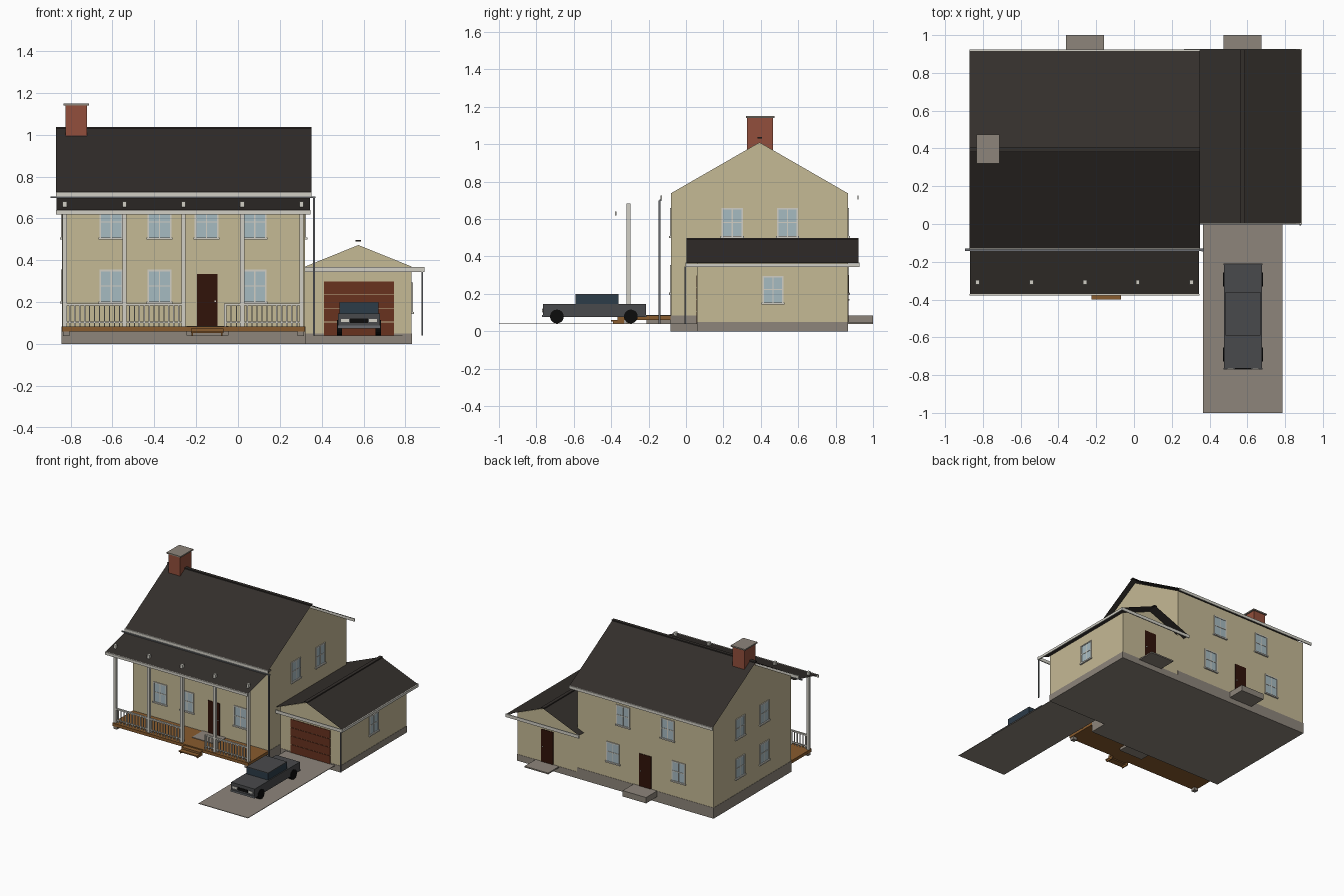
import bpy, bmesh, math
from mathutils import Matrix, Vector

if "Cube" in bpy.data.objects:
    bpy.data.objects.remove(bpy.data.objects["Cube"])


def mat(name, r, g, b):
    m = bpy.data.materials.new(name)
    m.diffuse_color = [(c / 255) ** 2.2 for c in (r, g, b)] + [1]
    m.use_nodes = True
    m.node_tree.nodes["Principled BSDF"].inputs["Base Color"].default_value = m.diffuse_color
    return m


WALL = mat("siding", 196, 184, 148)
STONE = mat("concrete", 140, 132, 122)
ROOF = mat("shingle", 54, 50, 47)
TRIM = mat("trim", 208, 206, 196)
WOOD = mat("deck_wood", 135, 92, 50)
DOOR = mat("door_brown", 52, 26, 18)
GDOOR = mat("garage_brown", 104, 54, 36)
BRICK = mat("brick", 145, 80, 62)
GLASS = mat("glass", 165, 185, 192)
METAL = mat("downspout_grey", 105, 108, 112)
BODY = mat("car_paint", 74, 75, 77)
CARGLASS = mat("car_glass", 48, 62, 74)
TYRE = mat("tyre", 20, 20, 20)


def finish(name, bm, m):
    bmesh.ops.recalc_face_normals(bm, faces=bm.faces)
    me = bpy.data.meshes.new(name)
    bm.to_mesh(me)
    bm.free()
    me.materials.append(m)
    ob = bpy.data.objects.new(name, me)
    bpy.context.collection.objects.link(ob)
    return ob


def boxes(name, m, *dims):
    """One object from boxes given as (x0, x1, y0, y1, z0, z1)."""
    bm = bmesh.new()
    for x0, x1, y0, y1, z0, z1 in dims:
        t = Matrix.Translation(((x0 + x1) / 2, (y0 + y1) / 2, (z0 + z1) / 2))
        s = Matrix.Diagonal((abs(x1 - x0), abs(y1 - y0), abs(z1 - z0), 1))
        bmesh.ops.create_cube(bm, size=1, matrix=t @ s)
    return finish(name, bm, m)


def sweep(name, m, profile, direction, closed=True):
    """Profile extruded along a vector: solid if closed, open sheet if not."""
    bm = bmesh.new()
    vs = [bm.verts.new(p) for p in profile]
    if closed:
        geo = bmesh.ops.extrude_face_region(bm, geom=[bm.faces.new(vs)], use_keep_orig=True)
    else:
        geo = bmesh.ops.extrude_edge_only(bm, edges=[bm.edges.new(e) for e in zip(vs, vs[1:])])
    moved = [v for v in geo["geom"] if isinstance(v, bmesh.types.BMVert)]
    bmesh.ops.translate(bm, verts=moved, vec=Vector(direction))
    return finish(name, bm, m)


# Wall faces: plane position and outward sign; axis is the one running along the wall
FACES = {"front": ("x", -0.08, -1), "back": ("x", 0.865, 1), "left": ("y", -0.84, -1),
         "right": ("y", 0.32, 1), "garage_right": ("y", 0.83, 1), "garage_front": ("x", 0.06, -1)}


def on_wall(face, u0, u1, d0, d1, z0, z1):
    axis, base, sign = FACES[face]
    a, b = base + sign * d0, base + sign * d1
    return (u0, u1, a, b, z0, z1) if axis == "x" else (a, b, u0, u1, z0, z1)


def frame(face, u, w, z0, z1, t=0.008, d=0.006):
    return [on_wall(face, u - w, u - w + t, 0, d, z0, z1), on_wall(face, u + w - t, u + w, 0, d, z0, z1),
            on_wall(face, u - w + t, u + w - t, 0, d, z1 - t, z1)]


def window(face, u, z0, h=0.155, w=0.057):
    boxes(face + "_window_glass", GLASS, on_wall(face, u - w + .006, u + w - .006, 0, 0.002, z0, z0 + h - .006))
    zm = z0 + h / 2
    boxes(face + "_window_frame", TRIM, *frame(face, u, w, z0, z0 + h),
          on_wall(face, u - w - .005, u + w + .005, 0, 0.011, z0 - .006, z0 + .004),
          on_wall(face, u - .003, u + .003, 0, 0.004, z0, z0 + h - .006),
          on_wall(face, u - w + .006, u + w - .006, 0, 0.0045, zm - .003, zm + .003))


def door(face, u, z0):
    boxes(face + "_door", DOOR, on_wall(face, u - .05, u + .05, 0, 0.004, z0, z0 + 0.25))
    boxes(face + "_door_knob", TRIM, on_wall(face, u + .034, u + .041, 0, .01, z0 + .115, z0 + .122))


# Foundations and house shells
boxes("house_foundation", STONE, (-.842, .322, -.082, .867, 0, .083))
boxes("garage_foundation", STONE, (.32, .832, .058, .867, 0, .05))
sweep("house_walls", WALL, [(-.84, -.08, .083), (-.84, .865, .083), (-.84, .865, .738),
                            (-.84, .393, 1.01), (-.84, -.08, .738)], (1.16, 0, 0))
sweep("garage_walls", WALL, [(.32, .06, .05), (.83, .06, .05), (.83, .06, .37),
                             (.575, .06, .473), (.32, .06, .37)], (0, .805, 0))

# Thin sheet roofs with ridge caps
sweep("house_roof", ROOF, [(-.87, -.13, .726), (-.87, .393, 1.032), (-.87, .917, .726)], (1.22, 0, 0), False)
sweep("garage_roof", ROOF, [(.265, .003, .365), (.575, .003, .492), (.885, .003, .365)], (0, .92, 0), False)
sweep("porch_roof", ROOF, [(-.868, -.375, .64), (-.868, -.08, .712)], (1.213, 0, 0), False)
boxes("house_ridge_cap", ROOF, (-.87, .35, .381, .405, 1.03, 1.038))
boxes("garage_ridge_cap", ROOF, (.562, .588, .003, .923, .49, .498))

# Fascia boards and gutters
boxes("house_fascia", TRIM, (-.87, .35, -.136, -.129, .705, .727), (-.87, .35, .916, .923, .705, .727))
boxes("porch_fascia", TRIM, (-.87, .347, -.379, -.371, .62, .641))
boxes("porch_gutter", METAL, (-.895, .37, -.142, -.13, .697, .704))
boxes("garage_fascia", TRIM, (.265, .89, -.003, .004, .344, .368), (.265, .89, .92, .927, .344, .368),
      (.882, .89, .004, .92, .344, .363))
boxes("downspouts", METAL, (.358, .367, -.146, -.137, .04, .70), (.876, .884, -.009, -.001, .04, .345))

# Chimney
boxes("chimney", BRICK, (-.823, -.722, .327, .465, .93, 1.14))
boxes("chimney_cap", STONE, (-.833, -.712, .32, .473, 1.14, 1.15))

# Windows and doors
for u in (-.605, -.375, -.15, .08):
    window("front", u, .505)
for u in (-.605, -.375, .08):
    window("front", u, .2)
for u in (.247, .543):
    window("right", u, .505)
    for z in (.2, .505):
        window("left", u, z)
for u, z in ((-.45, .505), (-.07, .505), (-.543, .2), (.016, .2)):
    window("back", u, z)
window("garage_right", .465, .15, .145)
for face, u, z in (("front", -.147, .085), ("back", -.26, .085), ("back", .575, .05)):
    door(face, u, z)
boxes("garage_door", GDOOR, *[on_wall("garage_front", .41, .745, 0, .004, .042 + i * .065, .104 + i * .065)
                              for i in range(4)])

# Stoops, driveway, deck and steps
boxes("stoops", STONE, (-.245, -.045, -.21, -.08, .04, .087), (-.36, -.16, .865, 1, .04, .085),
      (.475, .675, .865, 1, .04, .05))
boxes("driveway", STONE, (.365, .785, -1, .06, .038, .042))
boxes("porch_deck", WOOD, (-.84, .32, -.33, -.08, .06, .083))
boxes("porch_steps", WOOD, (-.225, -.07, -.4, -.35, .052, .06), (-.225, -.07, -.365, -.33, .06, .075),
      (-.222, -.214, -.39, -.33, .038, .06), (-.081, -.073, -.39, -.33, .038, .06))
boxes("porch_piers", STONE, *[(x - .016, x + .016, -.324, -.292, .038, .06) for x in (-.82, .3)])

# Porch posts and railings
posts = (-.828, -.542, -.26, .02, .304)
boxes("porch_posts", TRIM, *[(x - .01, x + .01, -.319, -.297, .06, .682) for x in posts])
rails = []
for a, b in ((posts[0], posts[1]), (posts[1], posts[2]), (-.06, posts[3]), (posts[3], posts[4])):
    rails += [(a, b, -.315, -.301, .184, .194), (a, b, -.312, -.304, .1, .107)]
    n = round((b - a) / .024)
    rails += [(x - .003, x + .003, -.311, -.305, .083, .186) for x in (a + (b - a) * i / n for i in range(1, n))]
rails.append((-.066, -.054, -.316, -.3, .083, .194))
boxes("porch_railing", TRIM, *rails)

# Car on the driveway
boxes("car_body", BODY, (.477, .678, -.765, -.215, .075, .145))
boxes("car_cabin", CARGLASS, (.485, .67, -.59, -.36, .145, .195))
boxes("car_top", BODY, (.485, .67, -.59, -.36, .195, .2))
boxes("car_bumpers", METAL, (.475, .68, -.77, -.763, .075, .088), (.475, .68, -.217, -.21, .075, .088))
boxes("car_headlights", TRIM, (.492, .53, -.769, -.763, .105, .12), (.625, .663, -.769, -.763, .105, .12))
boxes("car_grille", TYRE, (.535, .62, -.768, -.763, .1, .122))
bm = bmesh.new()
for x in (.485, .67):
    for y in (-.69, -.295):
        bmesh.ops.create_cone(bm, cap_ends=True, segments=20, radius1=.037, radius2=.037, depth=.026,
                              matrix=Matrix.Translation((x, y, .079)) @ Matrix.Rotation(math.pi / 2, 4, "Y"))
finish("car_wheels", bm, TYRE)
